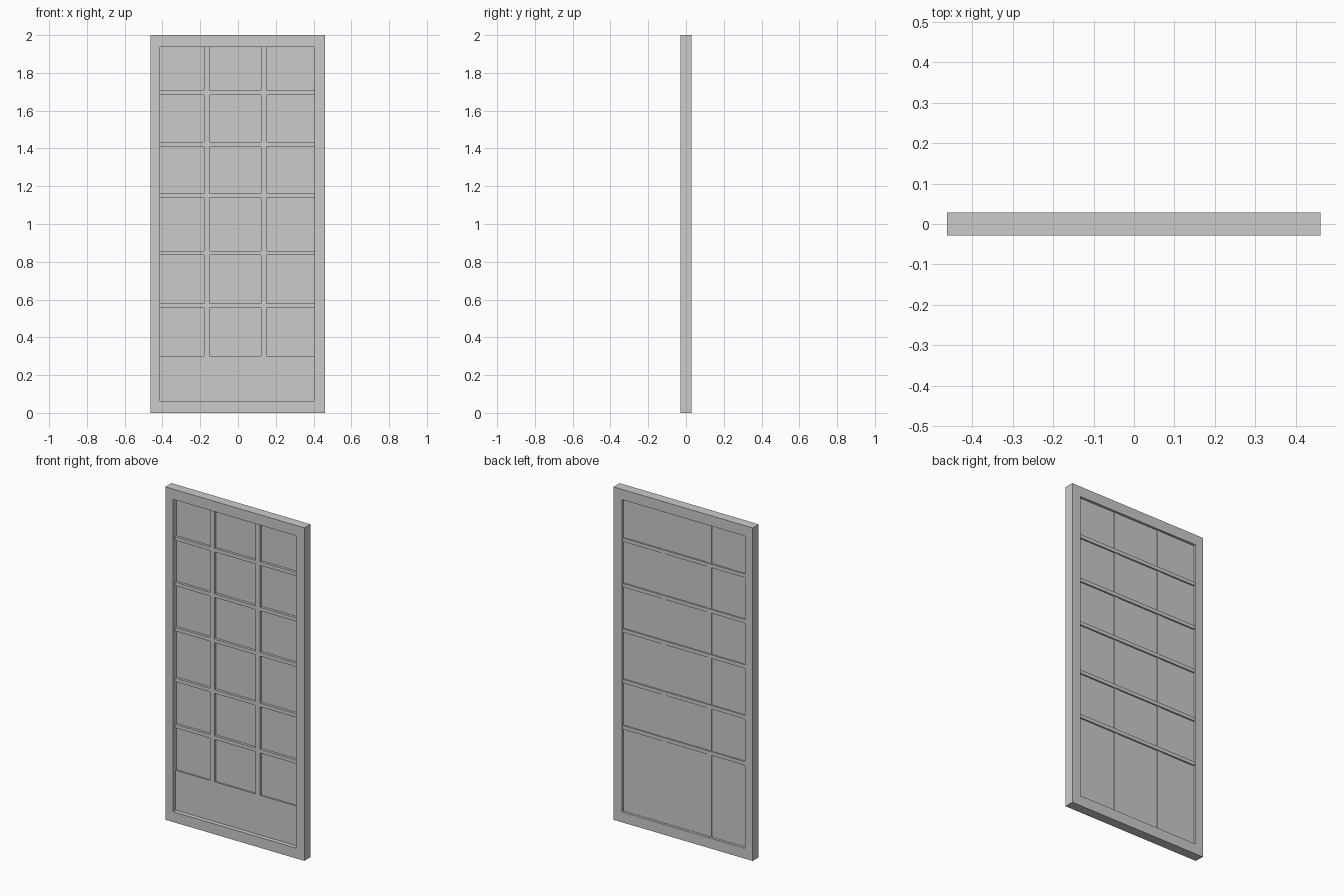
import bpy

if "Cube" in bpy.data.objects:
    bpy.data.objects.remove(bpy.data.objects["Cube"])


def box(name, x0, x1, y0, y1, z0, z1):
    """Axis-aligned box given by its limits."""
    bpy.ops.mesh.primitive_cube_add(size=1, location=((x0 + x1) / 2, (y0 + y1) / 2, (z0 + z1) / 2))
    ob = bpy.context.object
    ob.name = name
    ob.scale = (x1 - x0, y1 - y0, z1 - z0)
    bpy.ops.object.transform_apply(location=False, rotation=False, scale=True)
    return ob


X0, X1 = -0.463, 0.461       # outer width
IX0, IX1 = -0.412, 0.405     # opening width
IZ0, IZ1 = 0.062, 1.938      # opening height
Y = 0.029                    # half thickness

# Outer frame: one solid with a clean rectangular opening
outer = [(X0, 0), (X1, 0), (X1, 2), (X0, 2)]
inner = [(IX0, IZ0), (IX1, IZ0), (IX1, IZ1), (IX0, IZ1)]
verts = [(x, y, z) for y in (-Y, Y) for ring in (outer, inner) for x, z in ring]
faces = []
for i in range(4):
    j = (i + 1) % 4
    faces += [(i, j, j + 4, i + 4),
              (i + 8, i + 12, j + 12, j + 8),
              (i, i + 8, j + 8, j),
              (i + 4, j + 4, j + 12, i + 12)]
mesh = bpy.data.meshes.new("door_frame")
mesh.from_pydata(verts, [], faces)
bpy.context.collection.objects.link(bpy.data.objects.new("door_frame", mesh))

# Thin recessed pane filling the opening
box("pane", IX0, IX1, 0.007, 0.014, IZ0, IZ1)

# Solid kick panel at the bottom of the front
box("kick_panel", IX0, IX1, -0.003, 0.008, IZ0, 0.30)

# Vertical glazing bars, with shallow strips over the kick panel and the back
for i, x in enumerate((-0.166, 0.137)):
    box(f"vertical_bar_{i + 1}", x - 0.015, x + 0.015, -0.008, 0.01, 0.30, IZ1)
    box(f"back_strip_{i + 1}", x - 0.015, x + 0.015, 0.01, 0.017, IZ0, IZ1)
    box(f"kick_panel_strip_{i + 1}", x - 0.012, x + 0.006, -0.005, 0.0, IZ0, 0.30)

# Horizontal glazing bars, standing proud on both sides
for i, z in enumerate((0.568, 0.846, 1.15, 1.422, 1.695)):
    box(f"horizontal_bar_{i + 1}", IX0, IX1, -0.008, 0.023, z - 0.011, z + 0.011)
